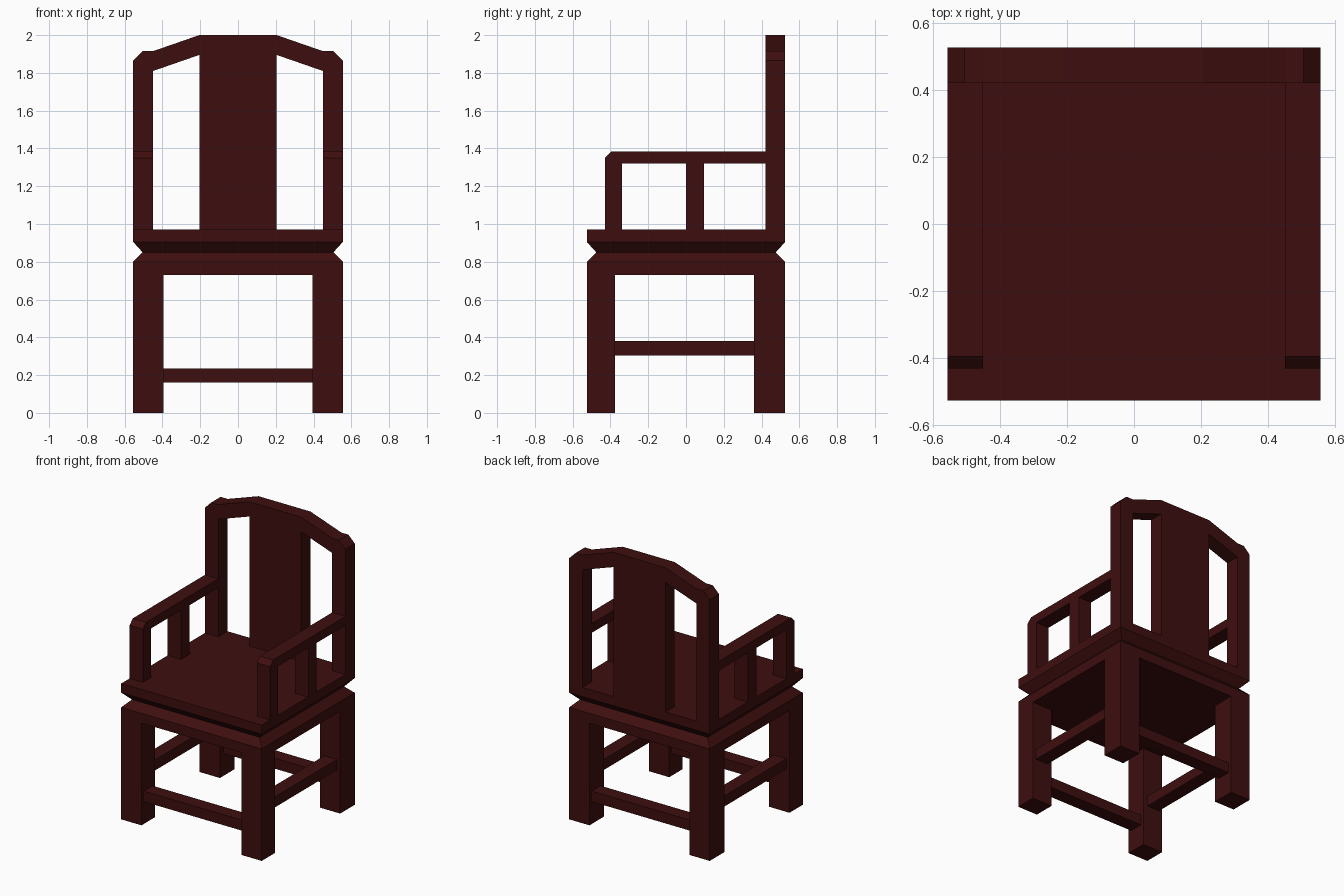
import bpy, bmesh

if "Cube" in bpy.data.objects:
    bpy.data.objects.remove(bpy.data.objects["Cube"])

wood = bpy.data.materials.new("dark red wood")
wood.diffuse_color = (0.048, 0.0045, 0.0045, 1)
wood.use_nodes = True
wood.node_tree.nodes["Principled BSDF"].inputs["Base Color"].default_value = wood.diffuse_color


def finish(name, bm):
    bmesh.ops.recalc_face_normals(bm, faces=bm.faces[:])
    me = bpy.data.meshes.new(name)
    bm.to_mesh(me)
    bm.free()
    me.materials.append(wood)
    ob = bpy.data.objects.new(name, me)
    bpy.context.collection.objects.link(ob)


def loft(name, rings):
    """Bridge equal-sized rings of points and cap both ends."""
    bm = bmesh.new()
    loops = [[bm.verts.new(p) for p in r] for r in rings]
    n = len(loops[0])
    for a, b in zip(loops, loops[1:]):
        for i in range(n):
            j = (i + 1) % n
            bm.faces.new((a[i], a[j], b[j], b[i]))
    bm.faces.new(loops[0])
    bm.faces.new(loops[-1])
    finish(name, bm)


def rect(x0, x1, y0, y1, z):
    return [(x0, y0, z), (x1, y0, z), (x1, y1, z), (x0, y1, z)]


def box(name, x0, x1, y0, y1, z0, z1):
    loft(name, [rect(x0, x1, y0, y1, z0), rect(x0, x1, y0, y1, z1)])


X, Y = 0.555, 0.525      # half width, half depth
T = 0.45                 # inner face of posts and arms

# Seat with a V-shaped waist around it
loft("seat", [rect(-X + d, X - d, -Y + d, Y - d, z) for z, d in
              ((0.73, 0), (0.80, 0), (0.85, 0.05), (0.905, 0), (0.97, 0))])

# Back frame and splat in one outline
half = [(0.205, 0.97), (0.205, 1.895), (T, 1.81), (T, 0.97), (X, 0.97),
        (X, 1.865), (0.505, 1.915), (T, 1.915), (0.205, 2.0)]
outline = half + [(-x, z) for x, z in reversed(half)]
loft("back", [[(x, y, z) for x, z in outline] for y in (0.42, Y)])

# Front and back stretchers
for name, y in (("front_stretcher", -0.45), ("back_stretcher", 0.45)):
    box(name, -0.40, 0.40, y - 0.05, y + 0.05, 0.16, 0.235)

# Paired parts
arm = [(-0.43, 0.97), (-0.34, 0.97), (-0.34, 1.32), (0.42, 1.32),
       (0.42, 1.385), (-0.395, 1.385), (-0.43, 1.35)]
for s, side in ((-1, "left"), (1, "right")):
    def xs(a, b):
        return sorted((s * a, s * b))
    box("front_leg_" + side, *xs(0.395, X), -Y, -0.375, 0, 0.73)
    box("back_leg_" + side, *xs(0.395, X), 0.36, Y, 0, 0.73)
    box("side_stretcher_" + side, *xs(0.43, 0.53), -0.38, 0.37, 0.305, 0.38)
    loft("arm_" + side, [[(x, y, z) for y, z in arm] for x in xs(T, X)])
    box("arm_post_" + side, *xs(T, X), 0.0, 0.095, 0.97, 1.32)
